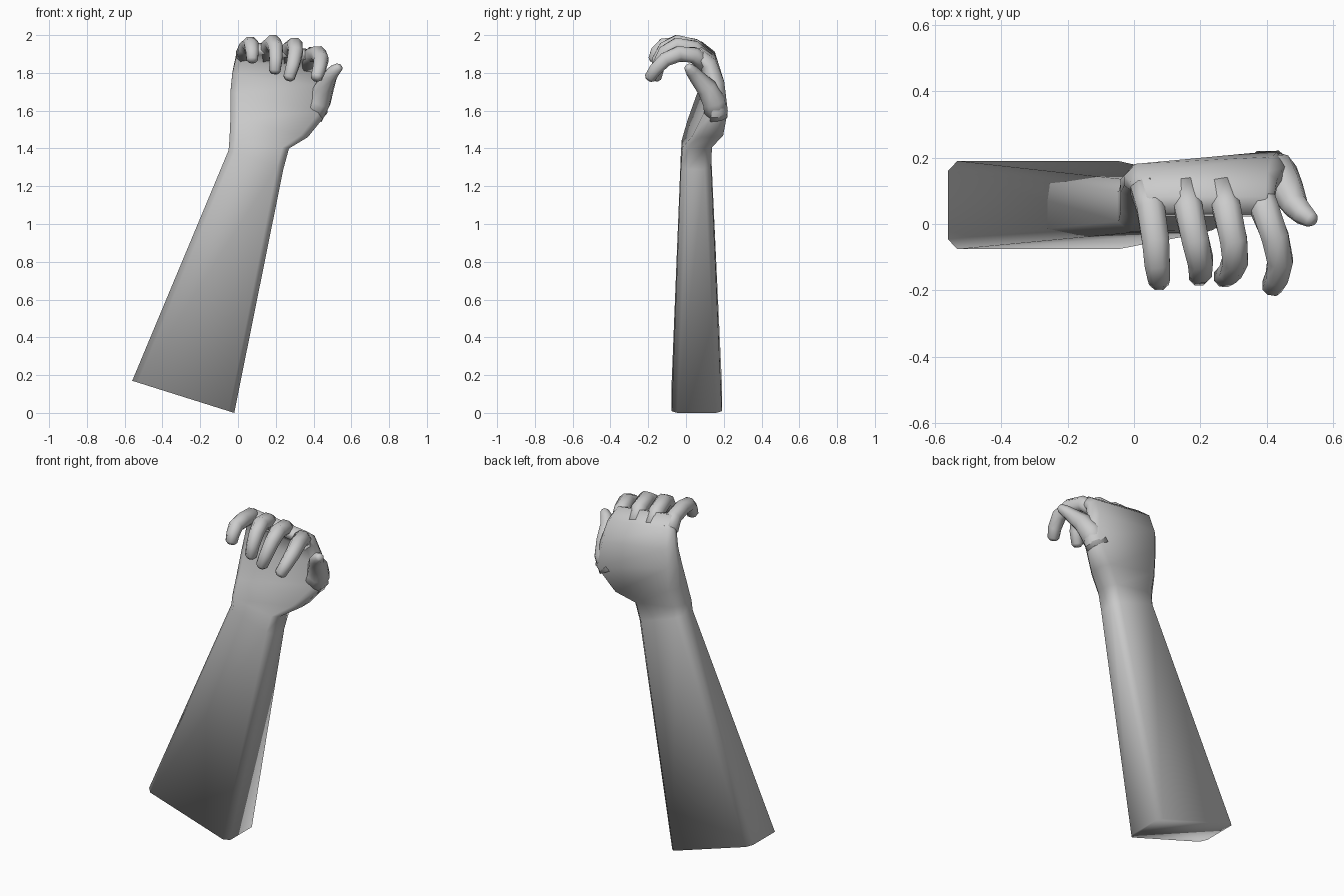
import bpy, bmesh, math
from mathutils import Vector

old = bpy.data.objects.get("Cube")
if old:
    bpy.data.objects.remove(old)

skin = bpy.data.materials.new("plain grey")
skin.use_nodes = True
GREY = (0.6, 0.6, 0.6, 1)
skin.diffuse_color = GREY
skin.node_tree.nodes["Principled BSDF"].inputs["Base Color"].default_value = GREY


def ring(centre, u, v, cut):
    """Eight-sided section: a rectangle u by v with cut corners."""
    cu = max(0, 1 - cut / u.length)
    cv = max(0, 1 - cut / v.length)
    signs = [(1, cv), (cu, 1), (-cu, 1), (-1, cv),
             (-1, -cv), (-cu, -1), (cu, -1), (1, -cv)]
    return [centre + u * a + v * b for a, b in signs]


def loft(name, rings):
    """Skin a closed smooth body over a list of rings."""
    bm = bmesh.new()
    rows = [[bm.verts.new(p) for p in r] for r in rings]
    n = len(rows[0])
    for low, high in zip(rows, rows[1:]):
        for i in range(n):
            j = (i + 1) % n
            bm.faces.new((low[i], low[j], high[j], high[i]))
    bm.faces.new(rows[0][::-1])
    bm.faces.new(rows[-1])
    bmesh.ops.recalc_face_normals(bm, faces=bm.faces)
    for f in bm.faces:
        f.smooth = True
    mesh = bpy.data.meshes.new(name)
    bm.to_mesh(mesh)
    bm.free()
    mesh.materials.append(skin)
    obj = bpy.data.objects.new(name, mesh)
    bpy.context.collection.objects.link(obj)
    return obj


def section(left, right, half, tilt, cut):
    """Section spanning two side points, its thickness tilted in the yz plane."""
    a, b = Vector(left), Vector(right)
    t = math.radians(tilt)
    return ring((a + b) / 2, (b - a) / 2,
                Vector((0, math.cos(t), math.sin(t))) * half, cut)


# forearm, wrist, palm and knuckles in one skin
loft("forearm_and_palm", [
    section((-.56, .057, .17), (-.02, .057, 0), .133, 0, .03),
    section((-.05, .053, 1.39), (.24, .053, 1.29), .08, 0, .035),
    section((-.045, .055, 1.45), (.27, .06, 1.40), .078, 0, .035),
    section((-.04, .085, 1.56), (.37, .12, 1.46), .08, 0, .04),
    section((-.04, .115, 1.70), (.475, .165, 1.59), .06, 0, .04),
    section((-.03, .13, 1.80), (.45, .155, 1.74), .05, 10, .035),
    section((-.01, .115, 1.89), (.43, .12, 1.84), .045, 35, .03),
    section((.02, .065, 1.94), (.42, .065, 1.89), .035, 60, .025),
    section((.04, .03, 1.935), (.41, .03, 1.885), .02, 70, .015),
])


def digit(name, path, radii, side=Vector((1, 0, 0))):
    """Bent tapering finger through the given joints, with a blunt tip."""
    pts = [Vector(p) for p in path]
    rings = []
    for i, p in enumerate(pts):
        along = (pts[min(i + 1, len(pts) - 1)] - pts[max(i - 1, 0)]).normalized()
        u = (side - along * side.dot(along)).normalized()
        v = along.cross(u)
        rings.append(ring(p, u * radii[i], v * radii[i], radii[i] * .55))
    end = (pts[-1] - pts[-2]).normalized() * radii[-1] * .5
    rings.append([pts[-1] + end + (q - pts[-1]) * .55 for q in rings[-1]])
    return loft(name, rings)


finger_radii = [.042, .042, .041, .038, .034, .03]
digit("little_finger", [(.03, .11, 1.89), (.05, .05, 1.935), (.065, -.05, 1.95),
                        (.07, -.12, 1.945), (.075, -.155, 1.91), (.075, -.17, 1.87)],
      finger_radii)
digit("ring_finger", [(.15, .11, 1.88), (.165, .04, 1.94), (.185, -.05, 1.96),
                      (.2, -.11, 1.93), (.2, -.145, 1.87), (.195, -.155, 1.81)],
      finger_radii)
digit("middle_finger", [(.26, .11, 1.87), (.28, .04, 1.93), (.3, -.05, 1.945),
                        (.305, -.11, 1.91), (.29, -.145, 1.84), (.27, -.16, 1.775)],
      finger_radii)
digit("index_finger", [(.37, .11, 1.84), (.395, .04, 1.895), (.425, -.04, 1.9),
                       (.44, -.11, 1.87), (.43, -.16, 1.82), (.415, -.19, 1.775)],
      finger_radii)

# thumb reaching forward and outward from the heel of the palm
digit("thumb", [(.39, .16, 1.57), (.43, .15, 1.65), (.455, .11, 1.72),
                (.485, .055, 1.78), (.51, .03, 1.81), (.535, .012, 1.83)],
      [.06, .06, .05, .037, .031, .022], Vector((1, 0, -.6)))
